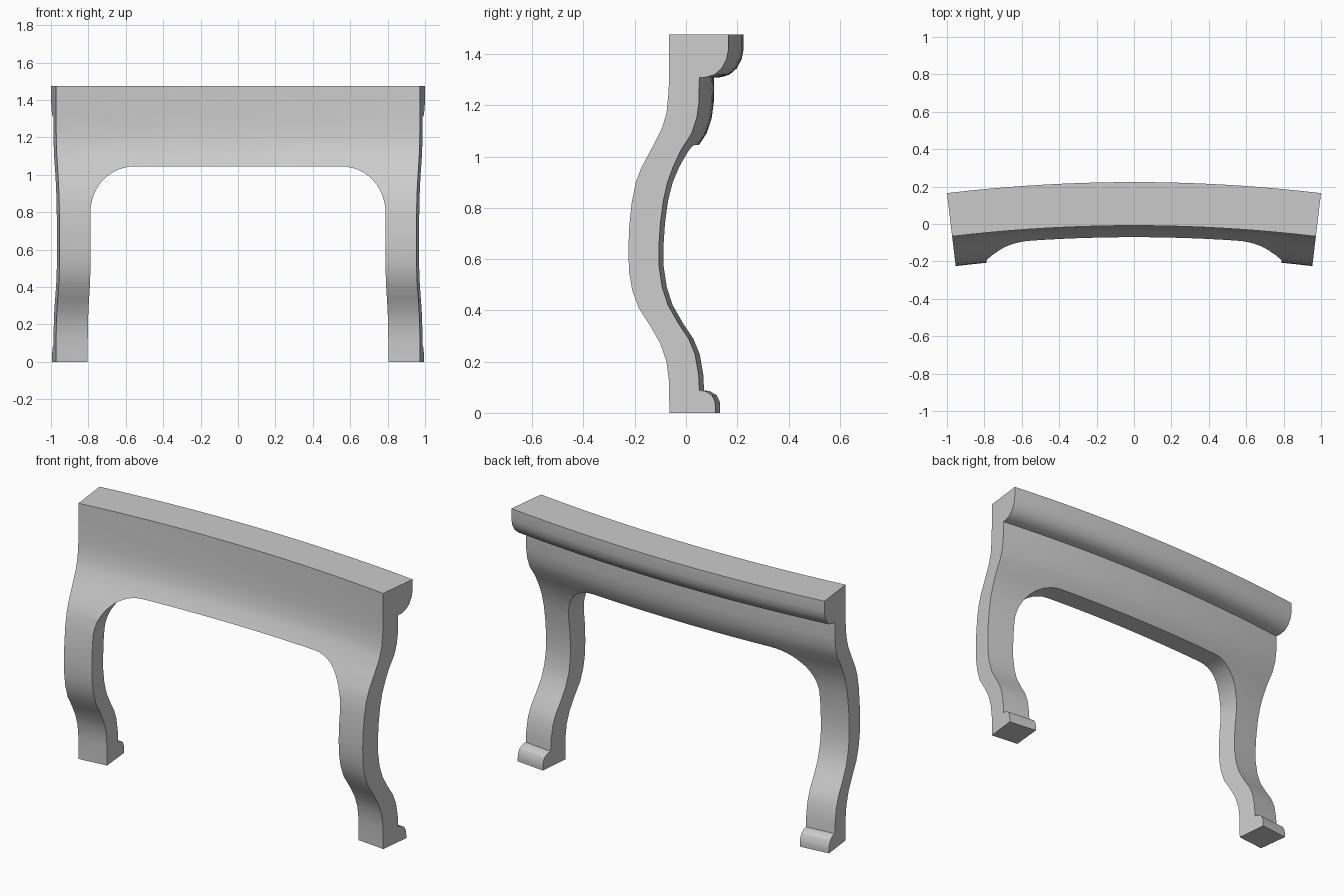
import bpy, bmesh
from math import sin, cos, pi

if "Cube" in bpy.data.objects:
    bpy.data.objects.remove(bpy.data.objects["Cube"])

RADIUS, CENTRE_Y = 8.27, -8.275      # plan curve the whole piece follows
HALF = 0.975                         # half width along the front
END = HALF / RADIUS


def bend(u, r, z):
    """Point at arc length u, radius r and height z."""
    a = u / RADIUS
    return (r * sin(a), CENTRE_Y + r * cos(a), z)


def loft(name, sections):
    """Solid skinned through matching closed sections, capped at both ends."""
    bm = bmesh.new()
    rows = [[bm.verts.new(p) for p in s] for s in sections]
    n = len(rows[0])
    for a, b in zip(rows, rows[1:]):
        for i in range(n):
            j = (i + 1) % n
            bm.faces.new((a[i], a[j], b[j], b[i]))
    bm.faces.new(rows[0])
    bm.faces.new(rows[-1])
    bmesh.ops.recalc_face_normals(bm, faces=bm.faces)
    mesh = bpy.data.meshes.new(name)
    bm.to_mesh(mesh)
    bm.free()
    ob = bpy.data.objects.new(name, mesh)
    bpy.context.collection.objects.link(ob)
    return ob


# Side profile (y, z) read at the end face: front going up, back going down
front = [(-.065, 0), (-.066, .12), (-.076, .2), (-.1, .27), (-.14, .34), (-.185, .41),
         (-.21, .48), (-.222, .55), (-.225, .63), (-.222, .72), (-.212, .82),
         (-.196, .9), (-.175, .955), (-.135, 1.03), (-.094, 1.11), (-.076, 1.17),
         (-.068, 1.25), (-.066, 1.32), (-.066, 1.476)]
back = [(.165, 1.476), (.165, 1.415), (.158, 1.38), (.14, 1.345), (.112, 1.32),
        (.08, 1.31), (.052, 1.308), (.05, 1.21), (.042, 1.15), (.022, 1.09), (-.02, 1.025),
        (-.05, .96), (-.072, .9), (-.088, .83), (-.1, .74), (-.106, .65), (-.105, .57),
        (-.093, .49), (-.07, .42), (-.03, .35), (.01, .29), (.035, .23), (.049, .15),
        (.052, .088), (.075, .085), (.1, .07), (.113, .045), (.115, .02), (.115, 0)]
profile = [((y - CENTRE_Y) / cos(END), z) for y, z in front + back]

# Curved surround with moulded top and feet
SEG = 20
surround = loft("surround", [
    [bend(HALF * (2 * k / SEG - 1), r, z) for r, z in profile] for k in range(SEG + 1)])

# Arched opening between the legs
W, TOP, RC = 0.805, 1.045, 0.25
arch = [(W - RC + RC * cos(t * pi / 24), TOP - RC + RC * sin(t * pi / 24)) for t in range(13)]
outline = [(W, -.2)] + arch + [(-u, z) for u, z in reversed(arch)] + [(-W, -.2)]
cutter = loft("opening_cutter", [
    [bend(u, RADIUS + d, z) for u, z in outline] for d in (-.6, .6)])
cutter.hide_render = True

cut = surround.modifiers.new("opening", 'BOOLEAN')
cut.operation, cut.solver, cut.object = 'DIFFERENCE', 'EXACT', cutter
bpy.context.view_layer.objects.active = surround
surround.select_set(True)
bpy.ops.object.modifier_apply(modifier=cut.name)
bpy.data.objects.remove(cutter)
bpy.ops.object.shade_smooth_by_angle(angle=pi / 6)
